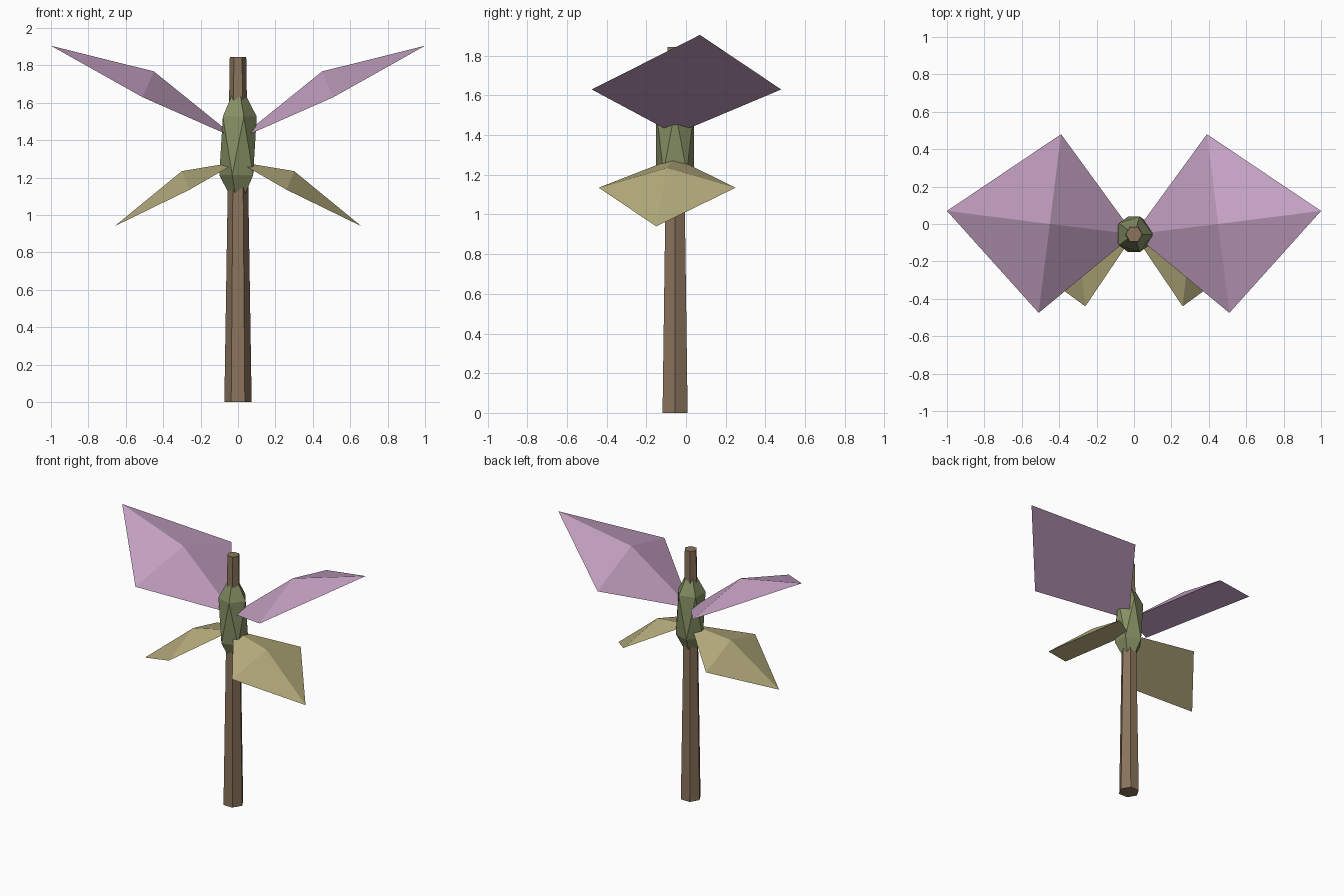
import bpy, bmesh
from mathutils import Vector

if "Cube" in bpy.data.objects:
    bpy.data.objects.remove(bpy.data.objects["Cube"])

AXIS_Y = -0.055  # depth of the stem axis


def material(name, rgb):
    m = bpy.data.materials.new(name)
    lin = [((c / 255 + 0.055) / 1.055) ** 2.4 for c in rgb]
    m.diffuse_color = (*lin, 1)
    m.use_nodes = True
    m.node_tree.nodes["Principled BSDF"].inputs["Base Color"].default_value = m.diffuse_color
    return m


brown = material("bark_brown", (139, 116, 92))
green = material("moss_green", (134, 143, 100))
lilac = material("lilac", (199, 163, 197))
olive = material("olive_yellow", (184, 174, 126))


def kite_wing(name, root, front, tip, back, apex, mat):
    """Flat kite underside raised to a single ridge point on top."""
    bm = bmesh.new()
    rim = [bm.verts.new(p) for p in (root, front, tip, back)]
    peak = bm.verts.new(apex)
    bm.faces.new(rim[::-1])
    for i in range(4):
        bm.faces.new((rim[i], rim[(i + 1) % 4], peak))
    bmesh.ops.recalc_face_normals(bm, faces=bm.faces)
    mesh = bpy.data.meshes.new(name)
    bm.to_mesh(mesh)
    bm.free()
    mesh.materials.append(mat)
    bpy.context.collection.objects.link(bpy.data.objects.new(name, mesh))


# Tapered six-sided stem, corners pointing along x
bpy.ops.mesh.primitive_cone_add(vertices=6, radius1=0.073, radius2=0.044, depth=1.845,
                                location=(0, AXIS_Y, 0.9225), rotation=(0, 0, 0.5235988))
stem = bpy.context.object
stem.name = "stem"
stem.data.materials.append(brown)

# Stretched twenty-sided body around the stem
bpy.ops.mesh.primitive_ico_sphere_add(subdivisions=1, radius=1, location=(0, AXIS_Y, 1.37))
body = bpy.context.object
body.name = "body"
body.scale = (0.112, 0.112, 0.35)
body.data.materials.append(green)

# Two pairs of wings, mirrored across x
for side, s in (("right", 1), ("left", -1)):
    def p(x, y, z):
        return Vector((s * x, y, z))
    kite_wing("upper_wing_" + side, p(0, AXIS_Y, 1.405), p(0.51, -0.475, 1.63),
              p(1.0, 0.07, 1.905), p(0.39, 0.48, 1.63), p(0.45, 0.0, 1.768), lilac)
    kite_wing("lower_wing_" + side, p(0, AXIS_Y, 1.285), p(0.26, -0.44, 1.135),
              p(0.66, -0.15, 0.94), p(0.34, 0.25, 1.135), p(0.3, -0.095, 1.235), olive)
